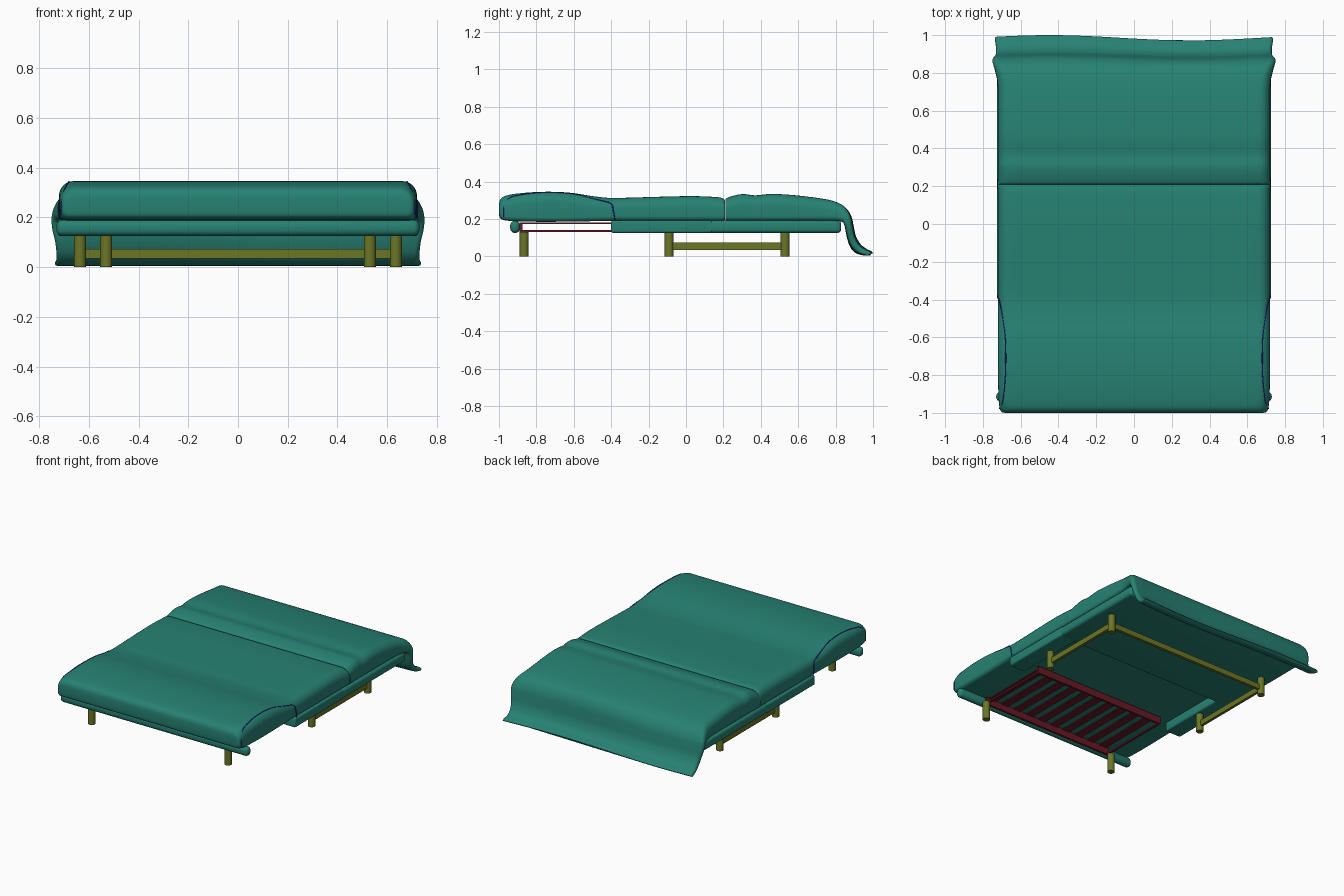
import bpy, bmesh, math
from mathutils import Vector

if "Cube" in bpy.data.objects:
    bpy.data.objects.remove(bpy.data.objects["Cube"])


def material(name, rgb):
    m = bpy.data.materials.new(name)
    m.diffuse_color = (*rgb, 1)
    m.use_nodes = True
    m.node_tree.nodes["Principled BSDF"].inputs["Base Color"].default_value = m.diffuse_color
    return m


TEAL = material("teal_fabric", (0.02, 0.22, 0.17))
OLIVE = material("olive_legs", (0.15, 0.18, 0.02))
RED = material("dark_red_frame", (0.14, 0.01, 0.02))
BLUE = material("blue_piping", (0.02, 0.02, 0.4))


def finish(name, bm, mat, angle=40):
    bmesh.ops.recalc_face_normals(bm, faces=bm.faces)
    me = bpy.data.meshes.new(name)
    bm.to_mesh(me)
    bm.free()
    ob = bpy.data.objects.new(name, me)
    bpy.context.collection.objects.link(ob)
    me.materials.append(mat)
    bpy.ops.object.select_all(action='DESELECT')
    ob.select_set(True)
    bpy.context.view_layer.objects.active = ob
    bpy.ops.object.shade_smooth_by_angle(angle=math.radians(angle))
    return ob


def add_box(bm, lo, hi, bevel=0, seg=4):
    vs = bmesh.ops.create_cube(bm, size=1)["verts"]
    for v in vs:
        v.co = [(a + b) / 2 + c * (b - a) for a, b, c in zip(lo, hi, v.co)]
    if bevel:
        edges = list({e for v in vs for e in v.link_edges})
        bmesh.ops.bevel(bm, geom=edges, offset=bevel, segments=seg, profile=0.5, affect='EDGES')


def boxes(name, items, mat, bevel=0):
    bm = bmesh.new()
    for lo, hi in items:
        add_box(bm, lo, hi, bevel)
    return finish(name, bm, mat)


def smooth(rows, n=4):
    """Catmull-Rom interpolation of rows of numbers."""
    out = []
    for i in range(len(rows) - 1):
        p = [rows[max(0, min(len(rows) - 1, i + k))] for k in (-1, 0, 1, 2)]
        for s in range(n):
            t = s / n
            out.append([b + 0.5 * t * (c - a + t * (2*a - 5*b + 4*c - d + t * (3*(b - c) + d - a)))
                        for a, b, c, d in zip(*p)])
    return out + [list(rows[-1])]


def section(hw, t):
    """Rounded rectangle, soft on top: (x, height) pairs, counter-clockwise."""
    rt, rb = min(0.06, 0.48 * t), min(0.025, 0.48 * t)
    pts = []
    for cx, cz, r, a0 in ((hw - rb, rb, rb, -90), (hw - rt, t - rt, rt, 0),
                          (-hw + rt, t - rt, rt, 90), (-hw + rb, rb, rb, 180)):
        arc = [(cx + r * math.cos(math.radians(a0 + 15 * k)),
                cz + r * math.sin(math.radians(a0 + 15 * k))) for k in range(7)]
        if pts and a0 == 90:
            x0, z0 = pts[-1]
            pts += [(x0 + (arc[0][0] - x0) * k / 24, z0) for k in range(1, 24)]
        pts += arc
    x0, x1 = pts[-1][0], pts[0][0]
    return pts + [(x0 + (x1 - x0) * k / 24, 0) for k in range(1, 24)]


def mattress(name, stations):
    """Loft of stations (top y, top z, bottom y, bottom z, half width)."""
    bm = bmesh.new()
    rings = []
    for ty, tz, by, bz, hw in smooth(stations):
        top, bot = Vector((0, ty, tz)), Vector((0, by, bz))
        t = (top - bot).length
        ring = []
        for x, h in section(hw, t):
            p = bot + (top - bot) * (h / t)
            ramp = max(0, min(1, (p.y - 0.84) / 0.1))
            p.y += ramp * 0.014 * (math.cos(4.2 * (x + 0.45)) - 1)
            ring.append(bm.verts.new((x, p.y, p.z)))
        rings.append(ring)
    n = len(rings[0])
    for a, b in zip(rings, rings[1:]):
        for i in range(n):
            bm.faces.new((a[i], a[(i + 1) % n], b[(i + 1) % n], b[i]))
    bm.faces.new(rings[0])
    bm.faces.new(rings[-1])
    return finish(name, bm, TEAL, 60)


# seat mattress: thick front cushion running back to the fold
seat = [(-1.0, .27, .23, .68), (-.996, .297, .207, .70), (-.98, .317, .196, .71),
        (-.95, .328, .19, .715), (-.9, .336, .187, .718), (-.8, .344, .185, .72),
        (-.7, .345, .185, .72), (-.6, .338, .186, .72), (-.5, .322, .188, .72),
        (-.4, .312, .19, .72), (-.3, .314, .19, .72), (0, .322, .19, .72),
        (.15, .318, .19, .72), (.195, .311, .19, .722), (.208, .297, .195, .722)]
mattress("seat_mattress", [(y, t, y, b, w) for y, t, b, w in seat])

# back mattress with the hanging flap at the rear
mattress("back_mattress_with_flap", [
    (.21, .297, .21, .195, .725), (.222, .314, .222, .19, .722), (.30, .333, .30, .19, .72),
    (.37, .326, .37, .19, .72), (.46, .334, .46, .19, .72), (.6, .325, .6, .19, .72),
    (.75, .305, .74, .19, .722), (.82, .283, .80, .19, .735), (.86, .253, .835, .184, .745),
    (.885, .212, .85, .165, .75), (.897, .16, .86, .13, .745), (.908, .11, .87, .095, .735),
    (.933, .066, .89, .053, .73), (.965, .04, .92, .024, .73), (.99, .028, .96, .008, .735),
    (1.0, .016, .985, .005, .735)])

# padded base: rear slab, two side rails, front roll
boxes("base_rear_slab", [((-.725, .1, .125), (.725, .83, .192))], TEAL, .02)
boxes("base_side_rails", [((min(s * .6, s * .725), -.4, .125), (max(s * .6, s * .725), .14, .192))
                          for s in (-1, 1)], TEAL, .012)
boxes("front_roll", [((-.73, -.94, .125), (.73, -.888, .19))], TEAL, .025)

# pull-out slatted frame
Y0, Y1 = -.89, -.35
boxes("slat_frame", [((-.52, Y0, .13), (.52, Y0 + .015, .18)),
                     ((-.52, Y1 - .015, .13), (.52, Y1, .18)),
                     ((-.52, Y0, .13), (-.505, Y1, .141)),
                     ((.505, Y0, .13), (.52, Y1, .141))], RED)
boxes("frame_slats", [((x - .028, Y0, .173), (x + .028, Y1, .18))
                      for x in (-.468 + .104 * i for i in range(10))], RED)


# round legs
def legs(name, spots):
    bm = bmesh.new()
    for x, y in spots:
        vs = bmesh.ops.create_cone(bm, cap_ends=True, segments=24, radius1=.024,
                                   radius2=.024, depth=.13)["verts"]
        bmesh.ops.translate(bm, verts=vs, vec=(x, y, .065))
    finish(name, bm, OLIVE)


legs("front_legs", [(s * .53, -.865) for s in (-1, 1)])
legs("rear_legs", [(s * .635, y) for s in (-1, 1) for y in (-.09, .53)])

# stretchers joining the rear legs
boxes("leg_stretchers", [((-.635, .52, .035), (.635, .54, .073))] +
      [((s * .635 - .01, -.09, .035), (s * .635 + .01, .53, .073)) for s in (-1, 1)], OLIVE)

# piping around both ends of the front cushion
path = smooth([(.721, -.38, .195), (.721, -.39, .25), (.713, -.405, .285), (.695, -.5, .309),
               (.682, -.6, .333), (.679, -.7, .342), (.681, -.8, .340), (.69, -.9, .326),
               (.698, -.95, .308), (.71, -.975, .26), (.712, -.975, .21)])
for side, s in (("left", -1), ("right", 1)):
    cu = bpy.data.curves.new(side + "_piping", 'CURVE')
    cu.dimensions = '3D'
    cu.bevel_depth = .003
    cu.bevel_resolution = 2
    sp = cu.splines.new('POLY')
    sp.points.add(len(path) - 1)
    for p, (x, y, z) in zip(sp.points, path):
        p.co = (s * x, y, z, 1)
    cu.materials.append(BLUE)
    bpy.context.collection.objects.link(bpy.data.objects.new(side + "_piping", cu))
